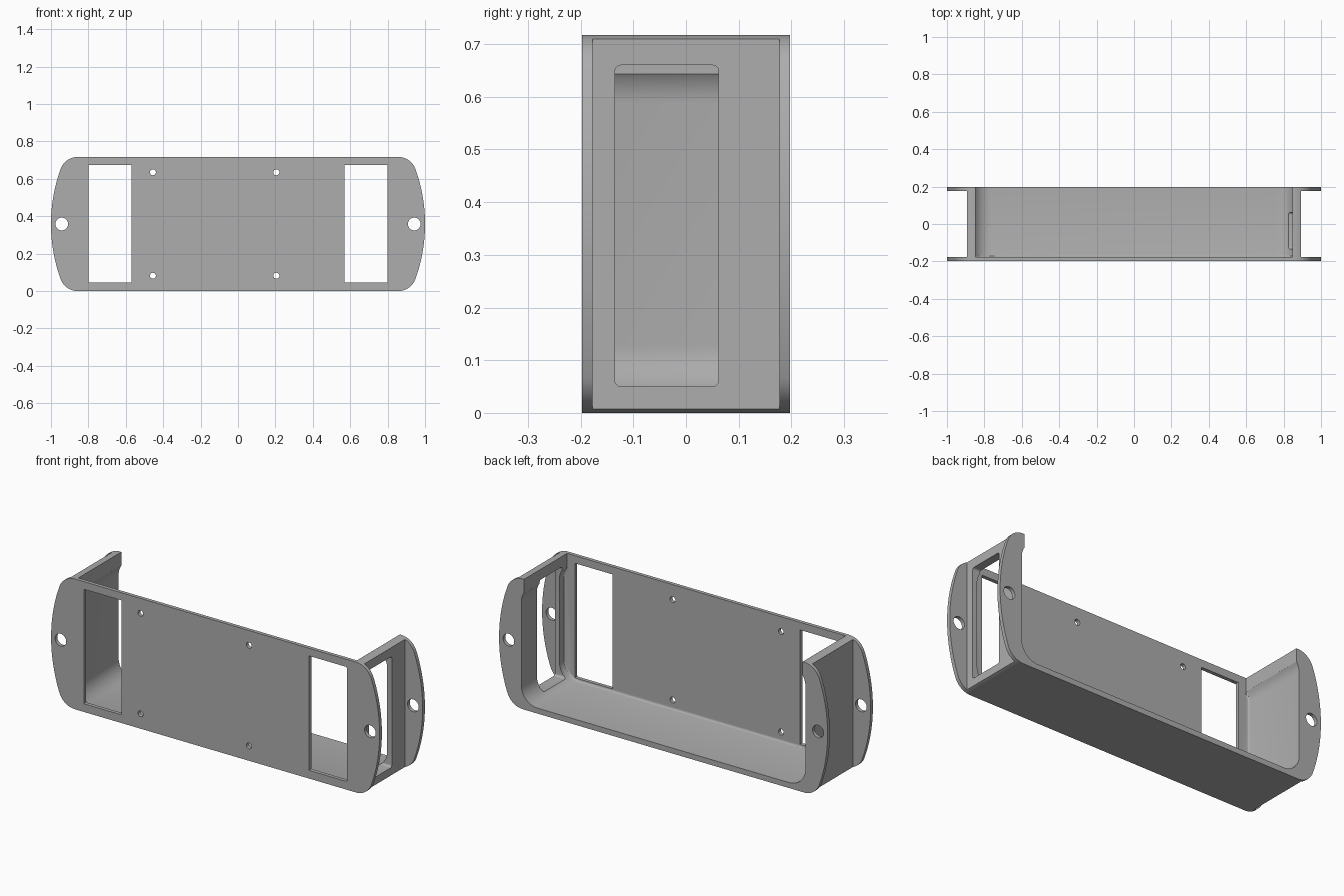
import bpy
import bmesh
from math import sin, cos, radians, atan2, degrees, sqrt

if "Cube" in bpy.data.objects:
    bpy.data.objects.remove(bpy.data.objects["Cube"])

H = 0.717            # height
MID = H / 2
D = 0.197            # half depth
PLATE = 0.02         # plate and flange thickness
WALL_OUT, WALL_IN, FLOOR = 0.893, 0.865, 0.03

grey = bpy.data.materials.new("mid_grey")
grey.use_nodes = True
colour = (0.42, 0.42, 0.42, 1)
grey.diffuse_color = colour
grey.node_tree.nodes["Principled BSDF"].inputs["Base Color"].default_value = colour


def arc(cx, cz, r, a0, a1, n):
    """Points on an arc, angles in degrees."""
    angles = [radians(a0 + (a1 - a0) * i / n) for i in range(n + 1)]
    return [(cx + r * cos(a), cz + r * sin(a)) for a in angles]


def rounded(u0, u1, v0, v1, r, n=12):
    """Rounded rectangle profile."""
    return (arc(u1 - r, v1 - r, r, 0, 90, n) + arc(u0 + r, v1 - r, r, 90, 180, n)
            + arc(u0 + r, v0 + r, r, 180, 270, n) + arc(u1 - r, v0 + r, r, 270, 360, n))


def rect(u0, u1, v0, v1):
    return [(u0, v0), (u1, v0), (u1, v1), (u0, v1)]


def prism(name, pts, lo, hi, axis="Y", start_bevel=0):
    """Extrude a profile in (x, z) along y, or in (y, z) along x."""
    bm = bmesh.new()
    place = (lambda u, v: (u, lo, v)) if axis == "Y" else (lambda u, v: (lo, u, v))
    face = bm.faces.new([bm.verts.new(place(u, v)) for u, v in pts])
    rim = list(face.edges)
    new = bmesh.ops.extrude_face_region(bm, geom=[face], use_keep_orig=True)["geom"]
    shift = (0, hi - lo, 0) if axis == "Y" else (hi - lo, 0, 0)
    bmesh.ops.translate(bm, vec=shift, verts=[g for g in new if isinstance(g, bmesh.types.BMVert)])
    bmesh.ops.recalc_face_normals(bm, faces=bm.faces)
    if start_bevel:
        bmesh.ops.bevel(bm, geom=rim, offset=start_bevel, segments=3, profile=0.5, affect="EDGES")
    mesh = bpy.data.meshes.new(name)
    bm.to_mesh(mesh)
    bm.free()
    mesh.materials.append(grey)
    obj = bpy.data.objects.new(name, mesh)
    bpy.context.collection.objects.link(obj)
    return obj


# Outer outline: bowed ends blended into flat top and bottom
side_r, corner_r = 0.87, 0.1
bow_x = 1 - side_r
dz = MID - corner_r
dx = sqrt((side_r - corner_r) ** 2 - dz ** 2)
blend = degrees(atan2(dz, dx))
quarter = arc(bow_x, MID, side_r, 0, blend, 10)
quarter += arc(bow_x + dx, MID + dz, corner_r, blend, 90, 14)[1:]
right = [(x, H - z) for x, z in reversed(quarter)] + quarter[1:]
outline = right + [(-x, z) for x, z in reversed(right)]
tray = prism("bracket_tray", outline, -D, D)

# Cutters
inner = -D + PLATE
cutters = [
    prism("cavity_cutter", rounded(-WALL_IN, WALL_IN, FLOOR, H - FLOOR, 0.1, 16), inner, 0.4, start_bevel=0.01),
    prism("top_cutter", rect(-0.848, 0.848, 0.6, 1), inner, 0.4),
    prism("end_slot_cutter", rounded(-0.135, 0.062, 0.05, 0.66, 0.012, 6), 0.7, 1.2, "X"),
]
for s in (-1, 1):
    a, b = sorted((s * WALL_OUT, s * 1.2))
    cutters.append(prism("end_recess_cutter", rect(a, b, -0.2, 1), inner, -inner))
    a, b = sorted((s * 0.57, s * 0.8))
    cutters.append(prism("window_cutter", rounded(a, b, 0.045, 0.675, 0.004, 3), -0.4, 0))
    cutters.append(prism("mount_hole_cutter", arc(s * 0.942, MID, 0.034, 0, 348.75, 31), -0.4, 0.4))
for x in (-0.455, 0.205):
    for z in (0.082, 0.635):
        cutters.append(prism("screw_hole_cutter", arc(x, z, 0.016, 0, 345, 23), -0.4, 0))

# Apply the cuts, then shade
bpy.ops.object.select_all(action="DESELECT")
tray.select_set(True)
bpy.context.view_layer.objects.active = tray
for cutter in cutters:
    cutter.hide_render = True
    mod = tray.modifiers.new(cutter.name, "BOOLEAN")
    mod.operation = "DIFFERENCE"
    mod.solver = "EXACT"
    mod.object = cutter
    bpy.ops.object.modifier_apply(modifier=mod.name)
    bpy.data.objects.remove(cutter)
bpy.ops.object.shade_smooth_by_angle(angle=radians(30))
